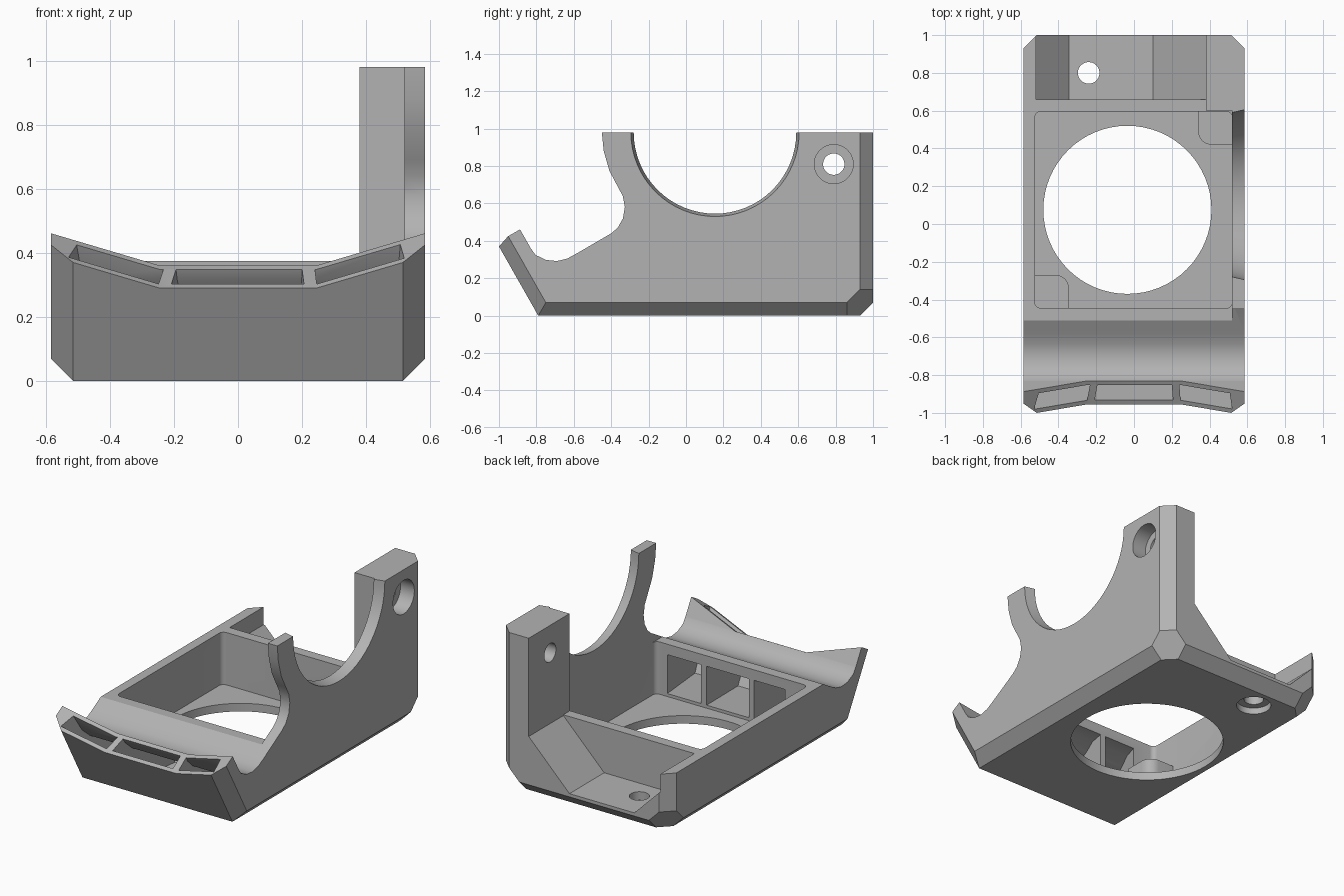
import bpy, bmesh, math
from mathutils import Vector

if "Cube" in bpy.data.objects:
    bpy.data.objects.remove(bpy.data.objects["Cube"])

gray = bpy.data.materials.new("plain gray plastic")
gray.use_nodes = True
color = (0.45, 0.45, 0.45, 1)
gray.diffuse_color = color
gray.node_tree.nodes["Principled BSDF"].inputs["Base Color"].default_value = color

# Slanted front frame: UP runs up the front face, IN runs into the body
FOOT = Vector((0, -0.79, 0))
UP = Vector((0, -0.494, 0.87))
IN = Vector((0, 0.87, 0.494))


def side(u, v, w):
    return Vector((w, u, v))


def plan(u, v, w):
    return Vector((u, v, w))


def back(u, v, w):
    return Vector((u, w, v))


def nozzle(u, v, w):
    return FOOT + Vector((u, 0, 0)) + UP * v + IN * w


def slant(s, t):
    p = FOOT + UP * s + IN * t
    return (p.y, p.z)


def finish(name, bm):
    bmesh.ops.recalc_face_normals(bm, faces=bm.faces)
    mesh = bpy.data.meshes.new(name)
    bm.to_mesh(mesh)
    bm.free()
    mesh.materials.append(gray)
    ob = bpy.data.objects.new(name, mesh)
    bpy.context.collection.objects.link(ob)
    return ob


def prism_mesh(pts, place, lo, hi):
    """Extrude a 2D outline between two depths; depths may be functions of the point."""
    bm = bmesh.new()
    rings = []
    for w in (lo, hi):
        rings.append([bm.verts.new(place(u, v, w(u) if callable(w) else w)) for u, v in pts])
        bm.faces.new(rings[-1])
    n = len(pts)
    for i in range(n):
        j = (i + 1) % n
        bm.faces.new((rings[0][i], rings[0][j], rings[1][j], rings[1][i]))
    return bm


def prism(name, pts, place, lo, hi):
    return finish(name, prism_mesh(pts, place, lo, hi))


def rect(x0, x1, y0, y1):
    return [(x0, y0), (x1, y0), (x1, y1), (x0, y1)]


def arc(cx, cy, r, a0, a1, n):
    angles = [math.radians(a0 + (a1 - a0) * i / n) for i in range(n + 1)]
    return [(cx + r * math.cos(a), cy + r * math.sin(a)) for a in angles]


def rounded(x0, x1, y0, y1, r):
    return (arc(x1 - r, y0 + r, r, -90, 0, 6) + arc(x1 - r, y1 - r, r, 0, 90, 6)
            + arc(x0 + r, y1 - r, r, 90, 180, 6) + arc(x0 + r, y0 + r, r, 180, 270, 6))


def disc(cx, cy, r):
    return arc(cx, cy, r, 0, 360, 64)[:-1]


def cut(ob, cutter):
    mod = ob.modifiers.new("cut", 'BOOLEAN')
    mod.operation = 'DIFFERENCE'
    mod.solver = 'EXACT'
    mod.object = cutter
    cutter.hide_render = True
    bpy.context.view_layer.objects.active = ob
    bpy.ops.object.modifier_apply(modifier=mod.name)
    bpy.data.objects.remove(cutter)


# Side outline, extruded across the full width
neck = [(-0.45, 0.98), (-0.44, 0.88), (-0.41, 0.775), (-0.365, 0.69), (-0.338, 0.64),
        (-0.327, 0.58), (-0.337, 0.52), (-0.365, 0.47), (-0.4, 0.44)]
trough = [(-0.58, 0.335), (-0.635, 0.305), (-0.69, 0.292), (-0.75, 0.298), (-0.805, 0.325)]
outline = ([(-0.79, 0), (1, 0), (1, 0.98)] + neck + trough
           + [slant(0.333, 0.143), slant(0.46, 0.143), slant(0.46, 0)])
bm = prism_mesh(outline, side, -0.585, 0.585)

# Chamfers along the base, back and front edges
chamfers = [((0, 0.93, 0), Vector((0, 1, -1)))]
for s in (-1, 1):
    chamfers += [((s * 0.515, 0, 0), Vector((s, 0, -1))),
                 ((s * 0.515, 1, 0), Vector((s, 1, 0))),
                 ((s * 0.515, -0.79, 0), Vector((s, 0, 0)) - IN),
                 ((s * 0.515, 0.86, 0), Vector((s, 1, -1)))]
for point, normal in chamfers:
    bmesh.ops.bisect_plane(bm, geom=bm.verts[:] + bm.edges[:] + bm.faces[:], dist=1e-5,
                           plane_co=point, plane_no=normal.normalized(), clear_outer=True)
    bmesh.ops.holes_fill(bm, edges=[e for e in bm.edges if e.is_boundary], sides=0)
body = finish("duct_body", bm)

# Clear the space above the tray, leaving the side wall and rear tower
cut(body, prism("tray_clearance", rect(-0.8, 0.52, -0.6, 0.6), plan, 0.375, 1.2))
cut(body, prism("rear_clearance", rect(-0.8, 0.38, 0.5, 1.2), plan, 0.375, 1.2))

# Round cradle in the side wall, slightly flared outward
bm = bmesh.new()
rings = []
for x, r in ((0.42, 0.412), (0.65, 0.465)):
    if x < 0.5:
        x, r = 0.5, 0.43
    rings.append([bm.verts.new((x, y, z)) for y, z in disc(0.155, 0.98, r)])
    bm.faces.new(rings[-1])
for i in range(64):
    j = (i + 1) % 64
    bm.faces.new((rings[0][i], rings[0][j], rings[1][j], rings[1][i]))
cut(body, finish("cradle_cutter", bm))

# Raised-wing mouth of the front nozzle
wing = [(-0.245, 0.333), (0.245, 0.333), (0.8, 0.522), (0.8, 0.9), (-0.8, 0.9), (-0.8, 0.522)]
cut(body, prism("mouth_cutter", wing, nozzle, -0.1, 0.2))

# Main tray pocket with its round floor opening
cut(body, prism("pocket", rounded(-0.525, 0.52, -0.445, 0.595, 0.03), plan, 0.05, 0.6))
cut(body, prism("floor_opening", disc(-0.035, 0.075, 0.445), plan, -0.1, 0.2))

# Three air channels from the tray to the nozzle
channel = [(-0.42, 0.07), (-0.79, 0.05), slant(0.52, 0.025), slant(0.52, 0.118),
           slant(0.3, 0.118), (-0.78, 0.268), (-0.7, 0.25), (-0.61, 0.275),
           (-0.54, 0.31), (-0.42, 0.31)]


def taper(inner, outer):
    return lambda y: inner + (outer - inner) * (-0.445 - y) / 0.47


for inner0, inner1, outer0, outer1 in ((0.21, 0.44, 0.245, 0.51),
                                       (-0.12, 0.17, -0.205, 0.205),
                                       (-0.37, -0.155, -0.51, -0.245)):
    cut(body, prism("channel_cutter", channel, side,
                    taper(inner0, outer0), taper(inner1, outer1)))

# Sloped recess at the back
recess = [(-0.52, 0.265), (-0.345, 0.09), (0.1, 0.09), (0.38, 0.37), (0.38, 0.6), (-0.52, 0.6)]
cut(body, prism("recess_cutter", recess, back, 0.66, 1.2))

# Counterbored screw holes in the tower and recess floor
cut(body, prism("tower_hole", disc(0.79, 0.81, 0.057), side, 0.2, 0.8))
cut(body, prism("tower_counterbore", disc(0.79, 0.81, 0.104), side, 0.49, 0.8))
cut(body, prism("floor_hole", disc(-0.24, 0.8, 0.057), plan, -0.1, 0.3))
cut(body, prism("floor_counterbore", disc(-0.24, 0.8, 0.1), plan, -0.1, 0.04))

# Low mounting bosses in two opposite tray corners
front_boss = rect(-0.54, -0.345, -0.46, -0.27)[:2] + arc(-0.415, -0.34, 0.07, 0, 90, 8) + [(-0.54, -0.27)]
rear_boss = [(0.53, 0.61), (0.34, 0.61)] + arc(0.41, 0.49, 0.07, 180, 270, 8) + [(0.53, 0.42)]
bosses = [prism("front_boss", front_boss, plan, 0.04, 0.17),
          prism("rear_boss", rear_boss, plan, 0.04, 0.17)]

# Smooth the curves and keep edges sharp
for ob in [body] + bosses:
    bpy.ops.object.select_all(action='DESELECT')
    ob.select_set(True)
    bpy.context.view_layer.objects.active = ob
    bpy.ops.object.shade_smooth_by_angle(angle=math.radians(30))
